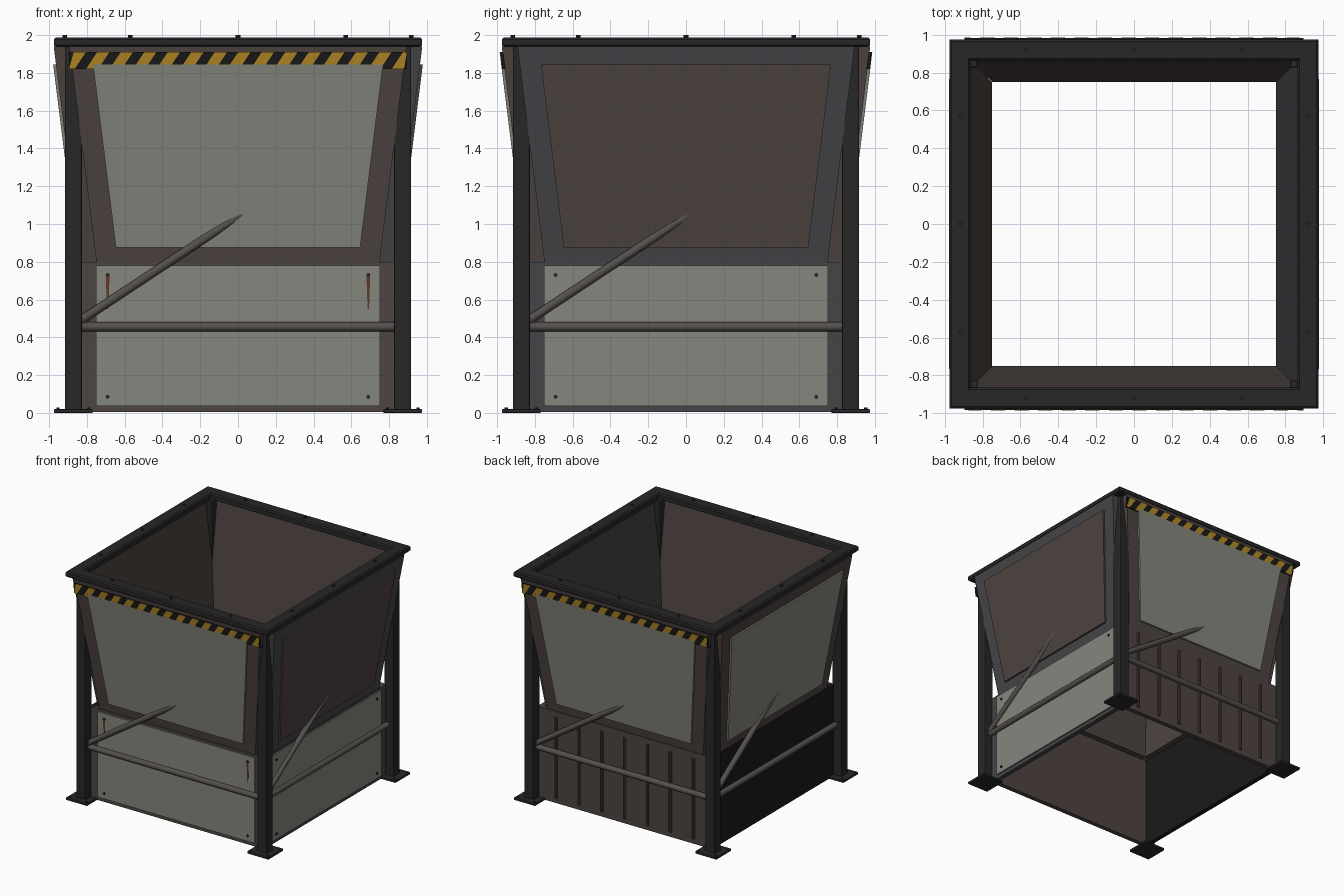
import bpy, bmesh, math
from mathutils import Matrix, Vector

if "Cube" in bpy.data.objects:
    bpy.data.objects.remove(bpy.data.objects["Cube"])

def mat(name, r, g, b):
    m = bpy.data.materials.new(name)
    m.diffuse_color = (r, g, b, 1)
    m.use_nodes = True
    m.node_tree.nodes["Principled BSDF"].inputs["Base Color"].default_value = m.diffuse_color
    return m

DARK = mat("dark_steel", .02, .02, .021)
BLUE = mat("blue_steel", .06, .06, .065)
BROWN = mat("brown_steel", .075, .058, .052)
LIGHT = mat("light_plate", .24, .24, .21)
PIPE = mat("pipe_steel", .09, .08, .075)
RUST = mat("rust", .12, .04, .02)
BLACK = mat("black_paint", .01, .01, .01)
YELLOW = mat("yellow_paint", .45, .25, .02)
SIDES = ["front", "right", "back", "left"]
SLOPE = .125

def turn(k):
    return Matrix.Rotation(k * math.pi / 2, 4, 'Z')

def finish(name, bm, m, bevel=0, smooth=False):
    bmesh.ops.recalc_face_normals(bm, faces=bm.faces)
    me = bpy.data.meshes.new(name)
    bm.to_mesh(me)
    bm.free()
    me.materials.append(m)
    o = bpy.data.objects.new(name, me)
    bpy.context.collection.objects.link(o)
    if bevel:
        b = o.modifiers.new("bevel", 'BEVEL')
        b.width, b.segments = bevel, 2
    if smooth:
        bpy.context.view_layer.objects.active = o
        o.select_set(True)
        bpy.ops.object.shade_smooth_by_angle(angle=math.radians(35))
        o.select_set(False)
    return o

def wall_depth(z):
    return .833 + SLOPE * (z - .8)

def flat_depth(z):
    return .84

def add_slab(bm, outline, d0, d1, depth, k):
    # Extrudes an (x, z) outline between two offsets from a side's face
    rings = [[bm.verts.new(turn(k) @ Vector((x, -depth(z) - d, z))) for x, z in outline] for d in (d0, d1)]
    n = len(outline)
    bm.faces.new(rings[0])
    bm.faces.new(rings[1])
    for i in range(n):
        j = (i + 1) % n
        bm.faces.new((rings[0][i], rings[0][j], rings[1][j], rings[1][i]))

def slab(name, outline, d0, d1, depth, k, m, bevel=0):
    bm = bmesh.new()
    add_slab(bm, outline, d0, d1, depth, k)
    return finish(name, bm, m, bevel)

def rect(hw, z0, z1):
    return [(-hw, z0), (hw, z0), (hw, z1), (-hw, z1)]

def trapezoid(z0, z1, inset):
    a, b = (.75 + SLOPE * (z - .8) - inset for z in (z0, z1))
    return [(-a, z0), (a, z0), (b, z1), (-b, z1)]

def add_rod(bm, a, b, r, sides=16):
    a, b = Vector(a), Vector(b)
    d = b - a
    mx = Matrix.Translation((a + b) / 2) @ d.to_track_quat('Z', 'Y').to_matrix().to_4x4()
    bmesh.ops.create_cone(bm, cap_ends=True, segments=sides, radius1=r, radius2=r, depth=d.length, matrix=mx)

def add_box(bm, lo, hi):
    lo, hi = Vector(lo), Vector(hi)
    s = hi - lo
    bmesh.ops.create_cube(bm, size=1, matrix=Matrix.Translation((lo + hi) / 2) @ Matrix.Diagonal((*s, 1)))

wall_mats = [BROWN, BLUE, BROWN, BROWN]
plate_mats = [LIGHT, BROWN, LIGHT, LIGHT]
skirt_mats = [BROWN, BLUE, BROWN, BLACK]

for k, side in enumerate(SIDES):
    R = turn(k)
    # Sloped hopper wall and its raised plate
    slab(side + "_hopper_wall", trapezoid(.8, 1.94, 0), -.083, 0, wall_depth, k, wall_mats[k])
    slab(side + "_hopper_plate", trapezoid(.875, 1.845, .113), -.005, .015, wall_depth, k, plate_mats[k])
    # Lower skirt
    slab(side + "_skirt", rect(.83, .005, .8), -.04, 0, flat_depth, k, skirt_mats[k])
    # Crossbar and diagonal brace that runs into the hopper
    bm = bmesh.new()
    add_rod(bm, (-.84, -.857, .456), (.84, -.857, .456), .024)
    add_rod(bm, (-.84, -.857, .485), (.5, -.857, 1.37), .023)
    bm.transform(R)
    finish(side + "_braces", bm, PIPE, smooth=True)
    # Bolted skirt panel
    if k < 2:
        slab(side + "_skirt_panel", rect(.753, .037, .78), -.005, .012, flat_depth, k, LIGHT)
        bm = bmesh.new()
        for x in (-.69, .69):
            for z in (.085, .73):
                add_rod(bm, (x, -.845, z), (x, -.859, z), .011, 8)
        bm.transform(R)
        finish(side + "_panel_bolts", bm, DARK)
    # Hazard strip on the front and back
    if k % 2 == 0:
        slab(side + "_hazard_strip", rect(.895, 1.82, 1.91), -.005, .012, wall_depth, k, BLACK)
        bm = bmesh.new()
        for i in range(15):
            x = -.93 + i * .1245
            pts = [(x, 1.82), (x + .065, 1.82), (x + .125, 1.91), (x + .06, 1.91)]
            pts = [(max(-.895, min(.895, px)), pz) for px, pz in pts]
            add_slab(bm, pts, .01, .0145, wall_depth, k)
        finish(side + "_hazard_stripes", bm, YELLOW)

# Vertical ribs on the back skirt
bm = bmesh.new()
for i in range(7):
    x = (i - 3) * .22
    add_rod(bm, (x, .842, .05), (x, .842, .75), .014, 10)
finish("back_skirt_ribs", bm, BROWN, smooth=True)

# Rust drips under the front upper bolts
bm = bmesh.new()
for x in (-.69, .69):
    add_slab(bm, [(x - .01, .73), (x - .004, .55), (x + .004, .55), (x + .01, .73)], .011, .0145, flat_depth, 0)
finish("rust_drips", bm, RUST)

# Corner posts, foot plates and foot bolts
posts, feet, bolts = bmesh.new(), bmesh.new(), bmesh.new()
for sx in (-1, 1):
    for sy in (-1, 1):
        cx, cy = .872 * sx, .872 * sy
        add_box(posts, (cx - .045, cy - .045, .01), (cx + .045, cy + .045, 1.95))
        add_box(feet, (cx - .102, cy - .102, 0), (cx + .102, cy + .102, .02))
        for ox, oy in ((-1, -1), (1, -1), (-1, 1), (1, 1)):
            add_rod(bolts, (cx + ox * .08, cy + oy * .08, .015), (cx + ox * .08, cy + oy * .08, .028), .009, 6)
finish("corner_posts", posts, DARK, bevel=.008)
finish("foot_plates", feet, DARK, bevel=.003)
finish("foot_bolts", bolts, DARK)

# Top rim: a mitred square ring swept from one cross-section
section = [(.865, 1.94), (.965, 1.937), (.975, 1.947), (.975, 1.978), (.965, 1.988), (.875, 1.988), (.865, 1.978)]
bm = bmesh.new()
rings = [[bm.verts.new((sx * d, sy * d, z)) for d, z in section] for sx, sy in ((-1, -1), (1, -1), (1, 1), (-1, 1))]
n = len(section)
for c in range(4):
    a, b = rings[c], rings[(c + 1) % 4]
    for i in range(n):
        j = (i + 1) % n
        bm.faces.new((a[i], b[i], b[j], a[j]))
finish("top_rim", bm, DARK)

# Rim bolts
bm = bmesh.new()
for k in range(4):
    for x in (-.57, 0, .57):
        p = turn(k) @ Vector((x, -.917, 1.98))
        add_rod(bm, p, p + Vector((0, 0, .02)), .012, 8)
finish("rim_bolts", bm, DARK)
